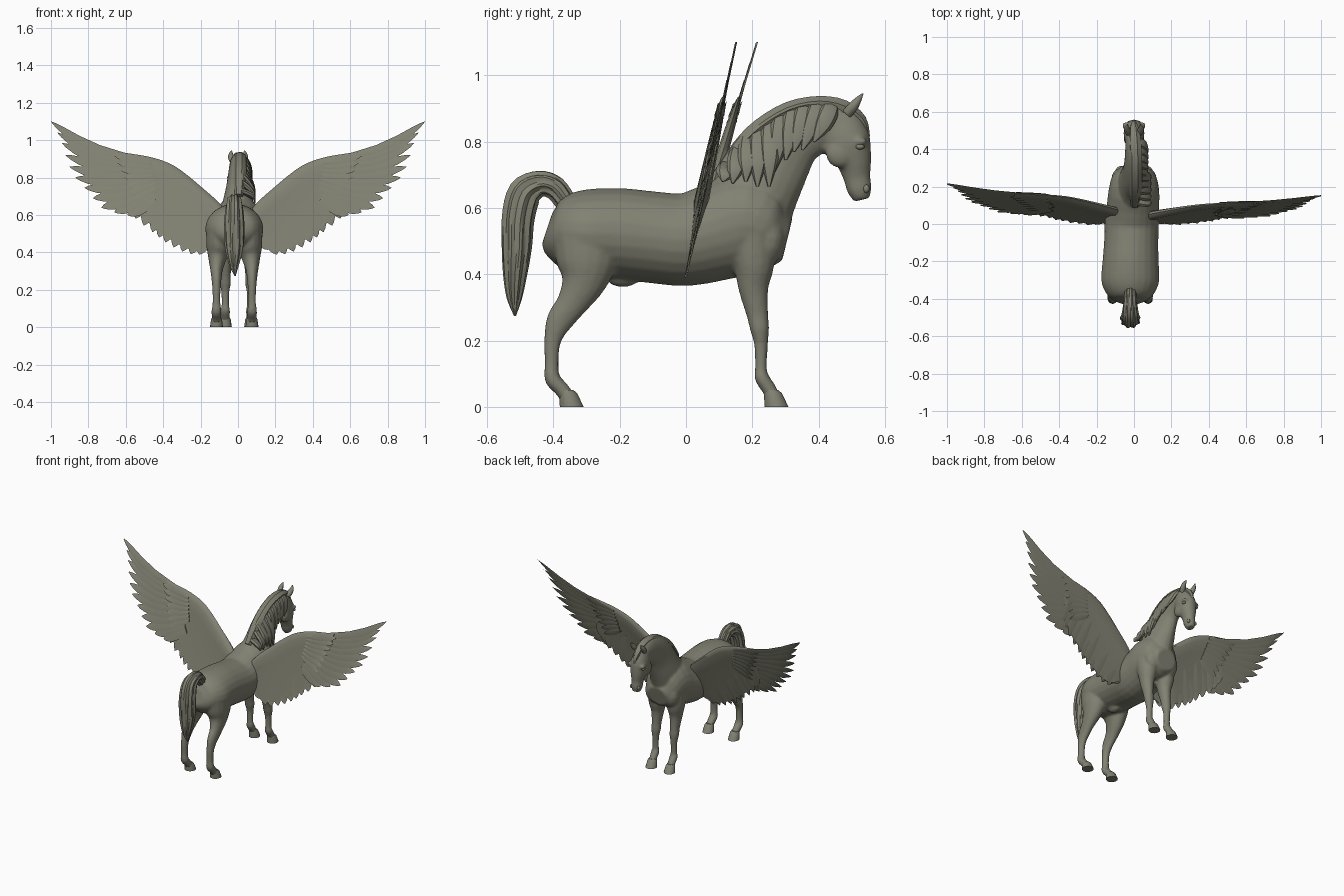
import bpy, bmesh, math
from mathutils import Vector

cube = bpy.data.objects.get("Cube")
if cube:
    bpy.data.objects.remove(cube, do_unlink=True)

COLOUR = (0.22, 0.22, 0.17, 1)
mat = bpy.data.materials.new("olive_grey")
mat.use_nodes = True
mat.diffuse_color = COLOUR
bsdf = mat.node_tree.nodes["Principled BSDF"]
bsdf.inputs["Base Color"].default_value = COLOUR
bsdf.inputs["Roughness"].default_value = 0.8


# ---------- helpers ----------
def resample(keys, steps):
    """Catmull-Rom interpolation through tuples of any length."""
    out = []
    for i in range(len(keys) - 1):
        a, b, c, d = (keys[max(0, min(len(keys) - 1, i + o))] for o in (-1, 0, 1, 2))
        for s in range(steps):
            t = s / steps
            out.append(tuple(0.5 * (2 * q + (r - p) * t + (2 * p - 5 * q + 4 * r - w) * t * t
                                    + (3 * q - p - 3 * r + w) * t ** 3)
                             for p, q, r, w in zip(a, b, c, d)))
    return out + [tuple(keys[-1])]


def skin(bm, rings):
    """Closed skin through rings of equal point count."""
    loops = [[bm.verts.new(p) for p in ring] for ring in rings]
    n = len(loops[0])
    for a, b in zip(loops, loops[1:]):
        for i in range(n):
            j = (i + 1) % n
            bm.faces.new((a[i], a[j], b[j], b[i]))
    bm.faces.new(loops[0][::-1])
    bm.faces.new(loops[-1])


def tube(bm, keys, sides=16, steps=3, flutes=0, depth=0.0):
    """Tube from (x, y, z, half width, half depth) keys, with optional strands."""
    pts = resample(keys, steps)
    rings = []
    for i, (x, y, z, rw, rd) in enumerate(pts):
        tan = Vector(pts[min(i + 1, len(pts) - 1)][:3]) - Vector(pts[max(i - 1, 0)][:3])
        tan.normalize()
        side = (Vector((1, 0, 0)) - tan * tan.x).normalized()
        up = tan.cross(side)
        ring = []
        for k in range(sides):
            a = math.tau * k / sides
            f = 1 + depth * math.cos(flutes * a + i * 0.12)
            ring.append(Vector((x, y, z)) + side * (max(rw, .002) * f * math.cos(a))
                        + up * (max(rd, .002) * f * math.sin(a)))
        rings.append(ring)
    skin(bm, rings)


def ball(bm, centre, size, seg=16):
    new = bmesh.ops.create_uvsphere(bm, u_segments=seg, v_segments=seg // 2, radius=1)["verts"]
    for v in new:
        v.co = Vector(centre) + Vector([c * s for c, s in zip(v.co, size)])


def finish(bm, name, angle=40):
    bmesh.ops.recalc_face_normals(bm, faces=bm.faces)
    me = bpy.data.meshes.new(name)
    bm.to_mesh(me)
    bm.free()
    me.materials.append(mat)
    me.shade_smooth()
    me.set_sharp_from_angle(angle=math.radians(angle))
    ob = bpy.data.objects.new(name, me)
    bpy.context.collection.objects.link(ob)
    return ob


# ---------- body: torso, neck, head and legs fused ----------
bm = bmesh.new()
tube(bm, [(-.02, -.418, .54, .05, .05), (-.02, -.40, .535, .10, .085), (-.02, -.36, .53, .135, .115),
          (-.02, -.30, .525, .155, .132), (-.018, -.20, .522, .15, .138), (-.015, -.10, .512, .145, .138),
          (-.012, 0, .505, .145, .14), (-.005, .10, .53, .14, .148), (0, .18, .55, .135, .155),
          (0, .25, .52, .118, .12), (0, .305, .505, .07, .065)], 24)
tube(bm, [(0, .165, .56, .11, .13), (0, .185, .595, .10, .137), (0, .228, .67, .082, .12),
          (0, .27, .75, .063, .112), (0, .328, .818, .052, .095), (0, .40, .85, .047, .086),
          (0, .46, .845, .045, .072)], 20)
tube(bm, [(0, .445, .868, .042, .07), (0, .483, .80, .056, .074), (0, .505, .745, .048, .055),
          (0, .515, .692, .035, .041), (0, .523, .654, .034, .037), (0, .53, .625, .024, .024)], 20)
ball(bm, (-.01, -.19, .39), (.03, .05, .028))
for s in (-1, 1):
    ball(bm, (s * .032, .465, .765), (.024, .045, .045))      # cheek
    ball(bm, (s * .045, .525, .80), (.016, .022, .012))       # brow
    ball(bm, (s * .06, .25, .51), (.06, .05, .08))            # breast
    fx = s * .068
    tube(bm, [(fx, .195, .52, .062, .075), (fx, .205, .43, .056, .062), (fx, .203, .36, .04, .046),
              (fx, .215, .28, .029, .033), (fx, .222, .235, .03, .029), (fx, .226, .19, .022, .021),
              (fx, .226, .12, .02, .018), (fx, .228, .09, .026, .022), (fx, .25, .055, .024, .022),
              (fx, .262, .03, .024, .022)])
    hx = [-.02 + s * o for o in (.075, .082, .09, .095)]
    tube(bm, [(hx[0], -.295, .52, .075, .11), (hx[1], -.30, .43, .068, .092), (hx[2], -.312, .37, .05, .066),
              (hx[3], -.345, .31, .034, .047), (hx[3], -.381, .26, .027, .041), (hx[3], -.402, .20, .022, .026),
              (hx[3], -.405, .13, .021, .021), (hx[3], -.402, .085, .027, .024),
              (hx[3], -.375, .055, .025, .023), (hx[3], -.358, .03, .025, .023)])
body = finish(bm, "horse_body")
rm = body.modifiers.new("fuse", "REMESH")
rm.mode, rm.voxel_size, rm.use_smooth_shade = "VOXEL", 0.007, True
sm = body.modifiers.new("soften", "SMOOTH")
sm.factor, sm.iterations = 0.5, 5

# ---------- hooves ----------
for s, word in ((-1, "right"), (1, "left")):
    for part, x, y in (("front", s * .068, .262), ("hind", -.02 + s * .095, -.355)):
        bm = bmesh.new()
        rings = []
        for z, dy, rw, rd in ((.052, -.006, .024, .022), (.042, 0, .029, .028), (0, .011, .035, .037)):
            rings.append([(x + rw * math.cos(math.tau * k / 14),
                           y + dy + rd * math.sin(math.tau * k / 14), z) for k in range(14)])
        skin(bm, rings)
        finish(bm, f"{part}_hoof_{word}")

    # ears, eyes and nostrils
    bm = bmesh.new()
    tube(bm, [(s * .030, .485, .885, .014, .016), (s * .036, .503, .905, .017, .016),
              (s * .038, .518, .925, .012, .011), (s * .034, .533, .945, .002, .002)], 10)
    finish(bm, f"ear_{word}")
    bm = bmesh.new()
    ball(bm, (s * .048, .524, .785), (.011, .014, .009), 12)
    finish(bm, f"eye_{word}")
    bm = bmesh.new()
    ball(bm, (s * .026, .543, .658), (.01, .01, .013), 10)
    finish(bm, f"nostril_{word}")

# ---------- tail ----------
bm = bmesh.new()
tube(bm, [(-.02, -.36, .615, .03, .03), (-.02, -.395, .66, .032, .034), (-.02, -.44, .673, .037, .038),
          (-.02, -.487, .645, .043, .048), (-.02, -.507, .57, .05, .047), (-.02, -.51, .48, .052, .043),
          (-.02, -.515, .40, .042, .034), (-.02, -.517, .33, .024, .022), (-.015, -.515, .275, .003, .003)],
     36, 4, 9, .09)
finish(bm, "tail", 30)

# ---------- mane: crest ridge and locks falling to the left ----------
bm = bmesh.new()
tube(bm, [(.005, .10, .70, .02, .02), (.008, .165, .785, .03, .025), (.01, .225, .845, .033, .025),
          (.01, .31, .896, .033, .024), (.008, .40, .915, .033, .022), (.004, .475, .90, .028, .025),
          (0, .53, .865, .018, .014), (0, .55, .815, .004, .004)], 20, 3, 6, .08)
locks = [(.125, .73, .11, .68), (.16, .78, .14, .675), (.19, .82, .18, .68), (.22, .845, .215, .665),
         (.255, .87, .25, .665), (.29, .89, .265, .71), (.325, .905, .30, .745), (.36, .915, .325, .77),
         (.40, .92, .35, .775), (.44, .915, .385, .80)]
for i, (y0, z0, y1, z1) in enumerate(locks):
    out = .078 if i < 5 else .062
    tube(bm, [(.012, y0, z0, .014, .022), (.045, y0 * .8 + y1 * .2, z0 * .75 + z1 * .25, .016, .03),
              (out, y0 * .45 + y1 * .55, z0 * .4 + z1 * .6, .014, .026),
              (out + .012, y1, z1, .003, .004)], 8, 3)
finish(bm, "mane", 30)

# ---------- wings ----------
# stations: leading edge x, z then trailing edge x, z
STATIONS = [(.05, .60, .11, .45), (.10, .665, .19, .405), (.19, .745, .28, .425), (.28, .82, .37, .475),
            (.36, .873, .44, .53), (.46, .908, .53, .60), (.56, .926, .58, .67), (.64, .938, .62, .78)]
TIPS = [(1.0, 1.10), (.965, 1.04), (.942, .985), (.922, .92), (.90, .857), (.87, .80), (.82, .745),
        (.775, .69), (.73, .64), (.66, .615), (.59, .60)]
SECTION = [(0, 0), (.03, .014), (.10, .022), (.25, .016), (.5, .009), (.75, .005), (1, .002)]
SHAPE = [(0, .6), (.15, .85), (.4, 1), (.65, .97), (.82, .75), (.93, .42), (1, .04)]


def wing(s, slope, word):
    def place(x, z, off=0.0):
        return Vector((s * x, slope * (z - .4) + off, z))

    # arm and coverts
    bm = bmesh.new()
    rings = []
    for x0, z0, x1, z1 in resample(STATIONS, 3):
        taper = 1 - .65 * max(0, x0 - .1) / .54
        side = lambda t, h: place(x0 + (x1 - x0) * t, z0 + (z1 - z0) * t, h * taper)
        rings.append([side(t, h) for t, h in SECTION] + [side(t, -h) for t, h in SECTION[:0:-1]])
    skin(bm, rings)
    finish(bm, f"wing_arm_{word}")

    def feather(bm, base, tip, width, off, bend=0.0, thick=.004):
        b, t = Vector(base), Vector(tip)
        d = (t - b).normalized()
        nrm = Vector((-d.y, d.x))
        rings = []
        for u, w in SHAPE:
            c = b.lerp(t, u) + nrm * bend * math.sin(math.pi * u)
            l, r = c + nrm * width * w, c - nrm * width * w
            h = thick * (1.05 - u)
            rings.append([place(l.x, l.y, off + .003), place(c.x, c.y, off + h + .001),
                          place(r.x, r.y, off - .003), place(c.x, c.y, off - h - .001)])
        skin(bm, rings)

    # long flight feathers
    bm = bmesh.new()
    for i, tip in enumerate(TIPS):
        f = i / (len(TIPS) - 1)
        feather(bm, (.56 - .12 * f, .905 - .22 * f), tip, .024 + .012 * f,
                .004 - .0012 * i, -.035 * (1 - f))
    finish(bm, f"flight_feathers_{word}", 25)

    # short feathers along the trailing edge
    bm = bmesh.new()
    edge = resample(STATIONS[:7], 2)[1:]
    for i, (x0, z0, x1, z1) in enumerate(edge):
        feather(bm, (x0 + (x1 - x0) * .45, z0 + (z1 - z0) * .45),
                (x1 + (x1 - x0) * .06 + .012, z1 + (z1 - z0) * .06), .036, .002 * (i % 2), .0, .005)
    finish(bm, f"trailing_feathers_{word}", 25)

    # covert tips overlapping the flight feathers
    bm = bmesh.new()
    for i in range(7):
        f = i / 6
        for off in (-.010, .010):
            feather(bm, (.46 - .03 * f, .88 - .13 * f), (.66 - .10 * f, .915 - .23 * f), .02, off, 0, .004)
    finish(bm, f"covert_feathers_{word}", 25)


wing(-1, .30, "right")
wing(1, .21, "left")
